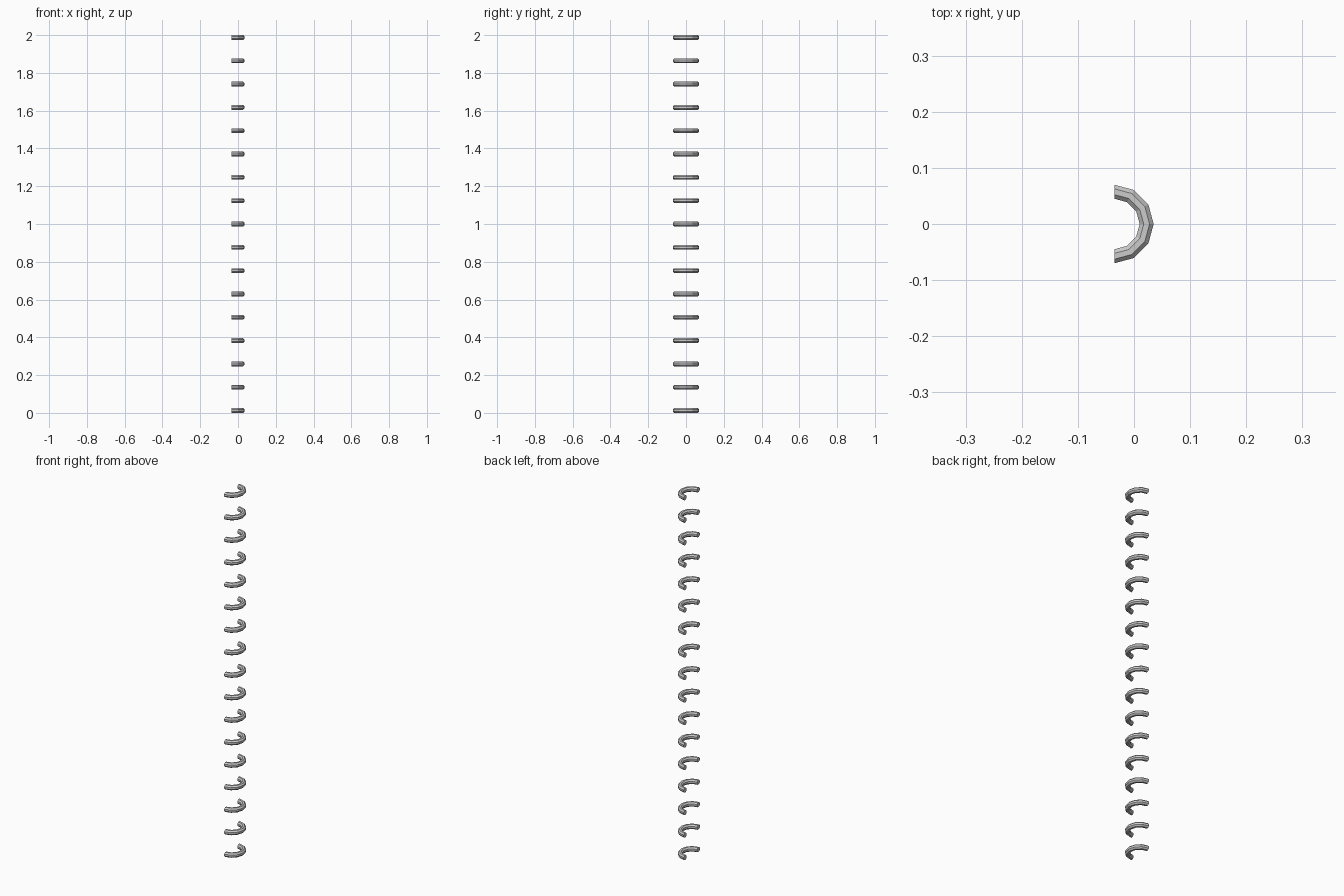
import bpy, bmesh, math

if "Cube" in bpy.data.objects:
    bpy.data.objects.remove(bpy.data.objects["Cube"])

COUNT = 17        # rungs
R = 0.0575        # bend radius
T = 0.0135        # tube corner radius
SIDES = 8
H = T * math.cos(math.pi / SIDES)   # half height of the tube


def half_ring_mesh():
    # flat-topped tube swept round a half circle in 30 degree steps
    bm = bmesh.new()
    rings = []
    for i in range(7):
        a = math.radians(-90 + 30 * i)
        ring = []
        for k in range(SIDES):
            p = 2 * math.pi * (k + 0.5) / SIDES
            r = R + T * math.cos(p)
            ring.append(bm.verts.new((r * math.cos(a) - 0.035, r * math.sin(a), T * math.sin(p))))
        rings.append(ring)
    for a, b in zip(rings, rings[1:]):
        for k in range(SIDES):
            n = (k + 1) % SIDES
            bm.faces.new((a[k], b[k], b[n], a[n]))
    # end caps
    bm.faces.new(rings[0])
    bm.faces.new(rings[-1][::-1])
    bmesh.ops.recalc_face_normals(bm, faces=bm.faces)
    mesh = bpy.data.meshes.new("rung")
    bm.to_mesh(mesh)
    bm.free()
    return mesh


# column of identical rungs
mesh = half_ring_mesh()
for i in range(COUNT):
    rung = bpy.data.objects.new(f"rung_{i + 1}", mesh)
    rung.location.z = H + (2 - 2 * H) * i / (COUNT - 1)
    bpy.context.collection.objects.link(rung)
